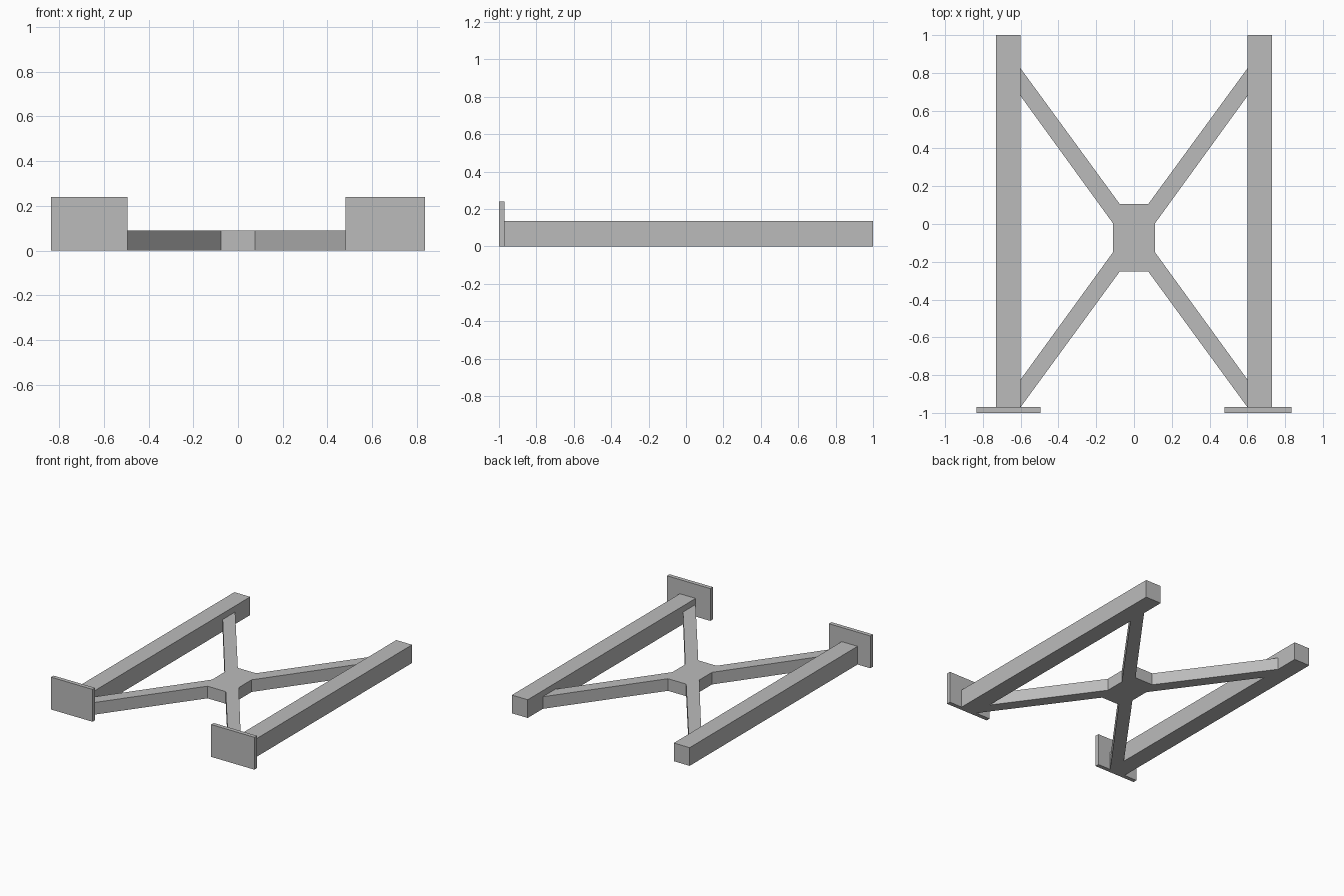
import bpy
import bmesh

cube = bpy.data.objects.get("Cube")
if cube:
    bpy.data.objects.remove(cube)

grey = bpy.data.materials.new("light grey")
grey.use_nodes = True
colour = (0.5, 0.5, 0.5, 1)
grey.diffuse_color = colour
grey.node_tree.nodes["Principled BSDF"].inputs["Base Color"].default_value = colour


def prism(name, outline, height):
    """Extrude a plan outline upwards from the ground."""
    bm = bmesh.new()
    base = bm.faces.new([bm.verts.new((x, y, 0)) for x, y in outline])
    extruded = bmesh.ops.extrude_face_region(bm, geom=[base])["geom"]
    top = [v for v in extruded if isinstance(v, bmesh.types.BMVert)]
    bmesh.ops.translate(bm, verts=top, vec=(0, 0, height))
    bmesh.ops.recalc_face_normals(bm, faces=bm.faces)
    mesh = bpy.data.meshes.new(name)
    bm.to_mesh(mesh)
    bm.free()
    mesh.materials.append(grey)
    obj = bpy.data.objects.new(name, mesh)
    bpy.context.collection.objects.link(obj)
    return obj


def box(name, x0, x1, y0, y1, height):
    return prism(name, [(x0, y0), (x1, y0), (x1, y1), (x0, y1)], height)


# Side rails
box("left_rail", 0.6, 0.73, -0.97, 1, 0.135)
box("right_rail", -0.73, -0.6, -0.97, 1, 0.135)

# Upright end plates at the front
box("left_end_plate", 0.48, 0.835, -1, -0.97, 0.24)
box("right_end_plate", -0.835, -0.495, -1, -0.97, 0.24)

# X-shaped brace with a central hub, mirrored from one quarter
middle = -0.073
quarter = [(0.11, 0.075), (0.6, 0.75), (0.6, 0.896), (0.075, 0.178)]
half = quarter + [(-x, y) for x, y in reversed(quarter)]
brace = half + [(-x, -y) for x, y in half]
prism("cross_brace", [(x, y + middle) for x, y in brace], 0.09)
